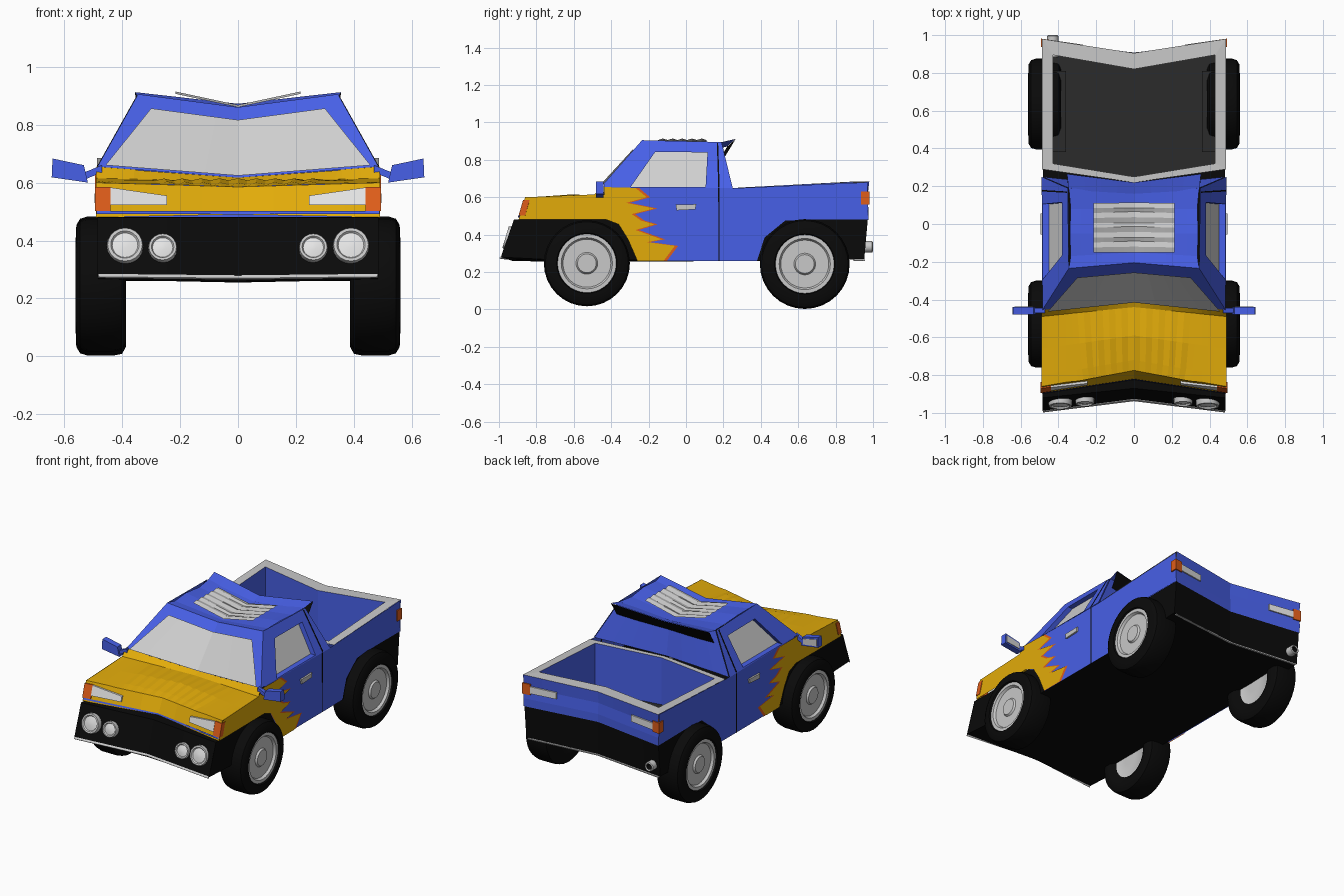
import bpy, bmesh, math
from mathutils import Vector

if "Cube" in bpy.data.objects:
    bpy.data.objects.remove(bpy.data.objects["Cube"])


def material(name, r, g, b):
    m = bpy.data.materials.new(name)
    m.use_nodes = True
    m.diffuse_color = (r, g, b, 1)
    m.node_tree.nodes["Principled BSDF"].inputs["Base Color"].default_value = (r, g, b, 1)
    return m


BLUE = material("blue_paint", .066, .12, .82)
YELLOW = material("yellow_paint", .76, .41, .003)
ORANGE = material("orange_lens", .74, .11, .01)
BLACK = material("black_rubber", .003, .003, .003)
FLOOR = material("dark_grey_liner", .024, .024, .024)
GREY = material("grey_metal", .58, .58, .58)
GLASS = material("pale_grey_glass", .63, .63, .63)
WHITE = material("white_lens", .78, .78, .78)


def build(name, verts, faces, mats, index=None, smooth=False):
    me = bpy.data.meshes.new(name)
    me.from_pydata([tuple(v) for v in verts], [], faces)
    for m in mats:
        me.materials.append(m)
    for i, p in enumerate(me.polygons):
        p.material_index = index[i] if index else 0
        p.use_smooth = False
    bm = bmesh.new()
    bm.from_mesh(me)
    bmesh.ops.recalc_face_normals(bm, faces=bm.faces)
    bm.to_mesh(me)
    bm.free()
    ob = bpy.data.objects.new(name, me)
    bpy.context.collection.objects.link(ob)
    if smooth:
        bpy.ops.object.select_all(action='DESELECT')
        ob.select_set(True)
        bpy.context.view_layer.objects.active = ob
        bpy.ops.object.shade_smooth_by_angle(angle=math.radians(35))
    return ob


def loft(name, rows, mat, n=4, ripple=0, thick=0):
    """Cross-car strip; each row is half width, y, z at the edge, then y, z shift at the middle."""
    verts, w = [], 2 * n + 1
    for r, (hw, y, z, dy, dz) in enumerate(rows):
        for i in range(w):
            s = i / n - 1
            k = 1 - abs(s)
            bump = ripple * (i % 2) if abs(s) < .66 and 0 < r < len(rows) - 2 else 0
            fan = 1 if abs(s) in (0, 1) else .9 + .2 * r / len(rows)
            verts.append((hw * s * (fan if ripple and abs(s) < .7 else 1), y + dy * k, z + dz * k + bump))
    faces = [(r * w + i, r * w + i + 1, (r + 1) * w + i + 1, (r + 1) * w + i)
             for r in range(len(rows) - 1) for i in range(w - 1)]
    ob = build(name, verts, faces, [mat])
    if thick:
        ob.modifiers.new("thickness", 'SOLIDIFY').thickness = thick


def side_panel(name, x, outline, mat):
    n = len(outline)
    verts = [(s * x, y, z) for s in (-1, 1) for y, z in outline]
    build(name, verts, [tuple(range(n)), tuple(range(2 * n - 1, n - 1, -1))], [mat])


def slab(name, pts, depth, mat):
    """Four-cornered plate pushed along a depth vector."""
    a = [Vector(p) for p in pts]
    verts = a + [p + Vector(depth) for p in a]
    faces = [(0, 1, 2, 3), (7, 6, 5, 4)] + [(i, (i + 1) % 4, (i + 1) % 4 + 4, i + 4) for i in range(4)]
    build(name, verts, faces, [mat])


def lathe(name, profile, loc, axis, mats, index, n=32):
    """Spin (radius, distance) points about an axis."""
    q = Vector(axis).to_track_quat('Z', 'Y')
    verts = [Vector(loc) + q @ Vector((r * math.cos(t), r * math.sin(t), d))
             for r, d in profile for t in [2 * math.pi * i / n for i in range(n)]]
    faces, idx = [], []
    for k in range(len(profile) - 1):
        for i in range(n):
            j = (i + 1) % n
            faces.append((k * n + i, k * n + j, (k + 1) * n + j, (k + 1) * n + i))
            idx.append(index[k])
    faces += [tuple(range(n)), tuple(range((len(profile) - 1) * n, len(profile) * n))]
    build(name, verts, faces, mats, idx + [index[0], index[-1]], True)


def middle(x):
    return 1 - abs(x) / .49


def front_y(x, z):
    return -.895 + .29 * (z - .48) + .075 * middle(x)


def rear_y(x):
    return .975 - .07 * middle(x)


# Black lower body with dented bumpers
loft("lower_body", [(.482, -.86, .482, .06, 0), (.485, -.92, .48, .05, 0), (.485, -.99, .28, .06, -.02),
                    (.482, -.7, .265, 0, -.01), (.482, .6, .26, 0, 0), (.482, .953, .27, -.05, 0),
                    (.482, .972, .482, -.07, 0)], BLACK)
side_panel("lower_body_sides", .482, [(-.92, .48), (-.99, .28), (-.7, .265), (.6, .26), (.953, .27), (.972, .482)], BLACK)
loft("front_bumper_trim", [(.482, -.99, .285, .06, -.005), (.482, -.998, .275, .06, -.005)], GREY, thick=.008)
loft("rear_bumper_trim", [(.47, .945, .266, -.05, 0), (.47, .958, .266, -.05, 0)], GREY, thick=.006)

# Hood, fascia and cowl, crumpled across the middle
loft("front_fascia", [(.49, -.895, .48, .075, .01), (.49, -.86, .60, .085, -.015)], YELLOW)
loft("hood", [(.49, -.86, .60, .085, -.015), (.49, -.80, .602, .08, -.01), (.49, -.66, .606, .07, .002),
              (.49, -.49, .615, .05, -.012), (.488, -.455, .655, .05, -.038)], YELLOW, n=15, ripple=.007)
loft("fascia_stripe", [(.488, -.899, .492, .075, 0), (.488, -.896, .502, .075, 0)], BLUE)

# Side panels: blue body, flame edge, yellow fender
arch = [(-.26, .26), (-.31, .375), (-.36, .455), (-.43, .482)]
flames = [(-.27, .65), (-.21, .6), (-.32, .57), (-.17, .54), (-.29, .51), (-.24, .475), (-.17, .455),
          (-.27, .425), (-.13, .375), (-.21, .36), (-.06, .34), (-.12, .26)]
side_panel("body_side", .485, [(-.42, .655), (.25, .648), (.97, .68), (.975, .48), (.72, .482), (.53, .475),
                               (.42, .385), (.38, .26)] + arch, BLUE)
side_panel("flame_edge", .488, [(y + .018, z) for y, z in flames] + arch[:3] + [(-.36, .65)], ORANGE)
side_panel("front_fender", .491, [(-.895, .48), (-.86, .6), (-.49, .615), (-.455, .655)] + flames + arch, YELLOW)

# Cab shell
loft("windshield_frame", [(.485, -.455, .655, .05, -.038), (.345, -.235, .905, .03, -.045)], BLUE)
loft("windshield", [(.457, -.464, .66, .048, -.036), (.30, -.284, .856, .027, -.04)], GLASS)
loft("roof", [(.345, -.235, .905, .03, -.045), (.335, -.17, .895, .02, -.045), (.34, -.05, .9, 0, -.05),
              (.335, .08, .888, 0, -.045), (.345, .19, .895, -.02, -.045)], BLUE, n=6)
loft("sunroof", [(.215, -.15 + .026 * i, .906 + .008 * (i % 2), .004 * (i % 3), -.046) for i in range(11)], GREY)
loft("cab_back", [(.345, .19, .895, -.02, -.045), (.485, .25, .648, -.05, -.01)], BLUE)
loft("roof_spoiler", [(.345, .18, .892, -.02, -.038), (.355, .265, .912, -.045, -.04)], BLUE)
loft("spoiler_underside", [(.355, .265, .91, -.045, -.04), (.35, .21, .82, -.04, -.03)], BLACK)


def cab_x(z, inset=0):
    return .485 - .56 * (z - .655) - inset


# Cab sides with recessed windows
outer = [(-.455, .655), (-.235, .905), (.19, .895), (.25, .648)]
hole = [(-.295, .656), (-.165, .842), (.115, .84), (.105, .656)]
for s, label in ((1, "left"), (-1, "right")):
    verts = [(s * cab_x(z, d), y, z) for pts, d in ((outer, 0), (hole, 0), (hole, .035)) for y, z in pts]
    faces = [(4 * k + i, 4 * k + (i + 1) % 4, 4 * k + 4 + (i + 1) % 4, 4 * k + 4 + i)
             for k in range(2) for i in range(4)] + [(8, 9, 10, 11)]
    build(label + "_cab_side", verts, faces, [BLUE, GLASS], [0] * 8 + [1])

    # Door seam and handle
    slab(label + "_pillar_seam", [(s * (cab_x(z) - .002), y, z) for y, z in
                                  ((.172, .66), (.18, .66), (.172, .89), (.165, .89))], (s * .004, 0, 0), BLACK)
    slab(label + "_door_seam", [(s * .483, y, z) for y, z in
                                ((.174, .26), (.18, .26), (.18, .66), (.172, .66))], (s * .004, 0, 0), BLACK)
    slab(label + "_door_handle", [(s * .484, y, z) for y, z in
                                  ((-.05, .53), (.05, .535), (.055, .563), (-.055, .56))], (s * .012, 0, 0), GREY)

    # Wing mirror
    slab(label + "_mirror", [(s * .518, -.48, .6), (s * .643, -.48, .618), (s * .64, -.48, .683),
                             (s * .532, -.48, .66)], (0, .04, 0), BLUE)
    slab(label + "_mirror_glass", [(s * .535, -.44, .613), (s * .633, -.44, .626), (s * .633, -.44, .67),
                                   (s * .538, -.44, .65)], (0, .004, 0), GLASS)
    slab(label + "_mirror_arm", [(s * .47, -.47, .635), (s * .53, -.47, .61), (s * .53, -.47, .635),
                                 (s * .47, -.47, .66)], (0, .025, 0), BLUE)

    # Front lamps
    slab(label + "_headlamp", [(s * x, front_y(x, z) - .008, z) for x, z in
                               ((.245, .522), (.44, .522), (.44, .583), (.245, .555))], (0, .02, 0), WHITE)
    slab(label + "_front_marker", [(s * x, front_y(x, z) - .006, z) for x, z in
                                   ((.44, .502), (.494, .502), (.494, .585), (.44, .585))], (0, .035, 0), ORANGE)
    for x, z, r in ((.39, .38, .063), (.26, .372, .05)):
        y = -.92 - .35 * (.48 - z) + .055 * middle(x)
        lathe(label + "_round_lamp", [(r, -.03), (r, .012), (r * .95, .022), (r * .78, .022), (r * .7, .014), (r * .2, .02)],
              (s * x, y, z), (0, -1, .3), [GREY, WHITE], [0, 0, 0, 1, 1], 20)

    # Tail lamps
    slab(label + "_tail_strip", [(s * x, rear_y(x) + .006, z) for x, z in
                                 ((.27, .57), (.44, .57), (.44, .615), (.27, .612))], (0, -.02, 0), WHITE)
    slab(label + "_tail_marker", [(s * x, rear_y(x) + .006, z) for x, z in
                                  ((.44, .56), (.493, .56), (.493, .63), (.44, .63))], (0, -.045, 0), ORANGE)

    # Wheel hump in the bed
    slab(label + "_wheel_hump", [(s * x, y, .34) for x, y in
                                 ((.36, .38), (.432, .38), (.432, .81), (.36, .81))], (0, 0, .07), FLOOR)

    # Wheels
    for place, y, z, r in (("front", -.53, .247, .23), ("rear", .635, .243, .24)):
        lathe(label + "_" + place + "_wheel",
              [(.05, .41), (.125, .41), (.16, .387), (r - .03, .387), (r - .006, .40), (r, .43), (r, .52), (r - .008, .545),
               (r - .03, .558), (.162, .56), (.157, .55), (.137, .55), (.128, .535), (.058, .535), (.05, .546), (.025, .546)],
              (0, y, z), (s, 0, 0), [BLACK, GREY], [1] + [0] * 9 + [1] * 5)

# Bed: grey rail, blue walls, dark floor
rail = [(-.487, .29, .652), (0, .22, .645), (.487, .29, .652), (.487, .98, .684), (0, .905, .674), (-.487, .98, .684)]
lip = [(-.43, .32, .652), (0, .25, .645), (.43, .32, .652), (.43, .895, .684), (0, .82, .674), (-.43, .895, .684)]
rings = rail + lip + [(x, y, .34) for x, y, z in lip]
band = [(6 * k + i, 6 * k + (i + 1) % 6, 6 * k + 6 + (i + 1) % 6, 6 * k + 6 + i) for k in range(2) for i in range(6)]
build("truck_bed", rings, band + [(12, 13, 16, 17), (13, 14, 15, 16)], [GREY, BLUE, FLOOR], [0] * 6 + [1] * 6 + [2] * 2)
loft("tailgate", [(.487, .98, .684, -.075, -.01), (.485, .97, .6, -.07, 0), (.487, .976, .53, -.07, 0),
                  (.485, .975, .478, -.07, 0)], BLUE)

# Exhaust tip
lathe("exhaust_tip", [(.03, -.06), (.03, .05), (.024, .055), (.018, .05), (.016, .01)],
      (-.43, .945, .335), (0, 1, 0), [GREY, BLACK], [0, 0, 0, 1], 16)
